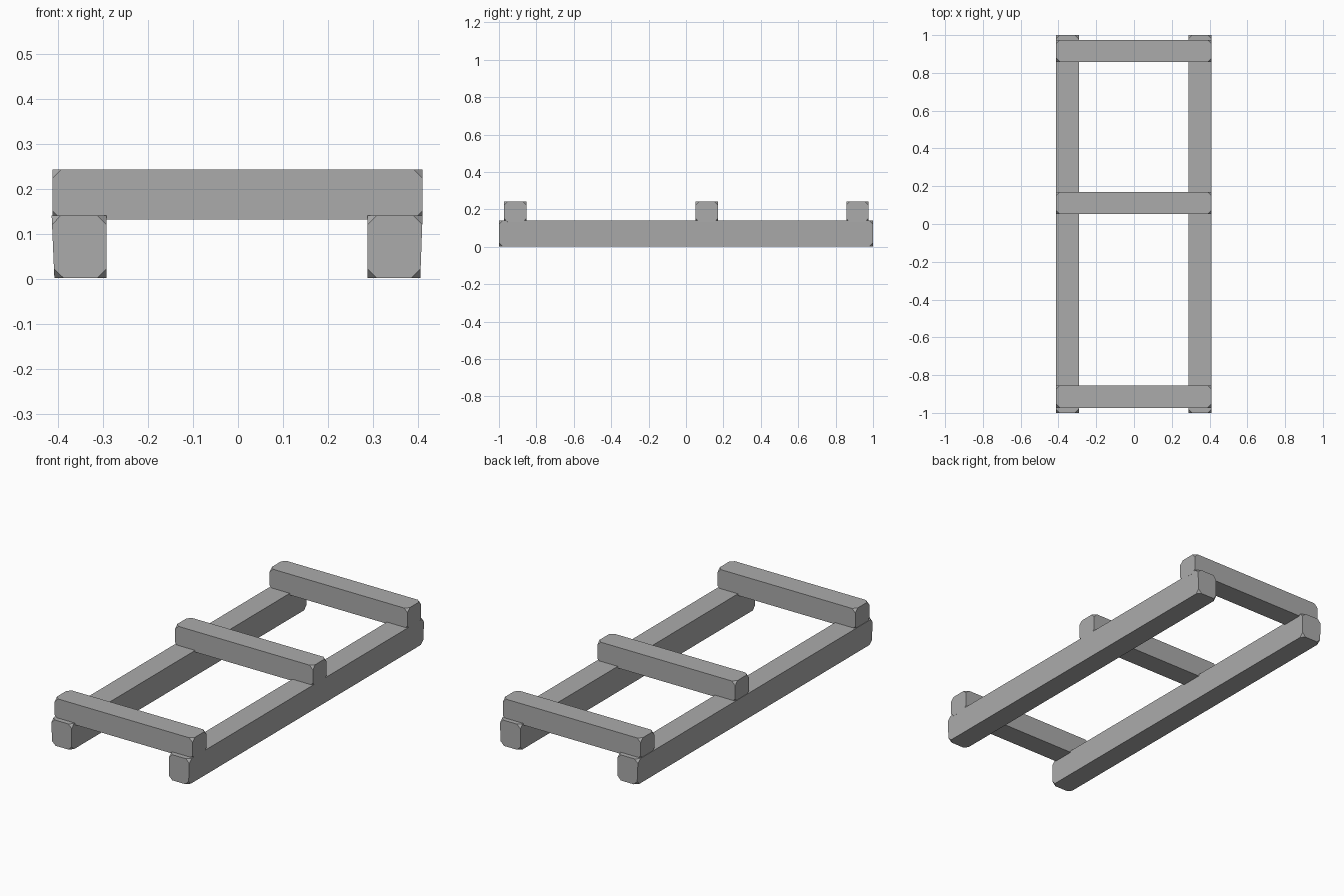
import bpy, bmesh

if "Cube" in bpy.data.objects:
    bpy.data.objects.remove(bpy.data.objects["Cube"])

grey = bpy.data.materials.new("plain_grey")
grey.diffuse_color = (0.41, 0.41, 0.41, 1)
grey.use_nodes = True
grey.node_tree.nodes["Principled BSDF"].inputs["Base Color"].default_value = grey.diffuse_color


def beam(name, lo, hi, clip=0.02, lean=0.0):
    """Square timber with clipped corners; lean shifts the lower outer edge in x."""
    bm = bmesh.new()
    bmesh.ops.create_cube(bm, size=1)
    for v in bm.verts:
        low = v.co.z < 0
        v.co = [lo[i] if v.co[i] < 0 else hi[i] for i in range(3)]
        if low and abs(v.co.x) > 0.35:
            v.co.x += lean
    bmesh.ops.bevel(bm, geom=bm.verts[:], offset=clip, offset_type='OFFSET',
                    segments=1, profile=0.5, affect='VERTICES')
    bmesh.ops.recalc_face_normals(bm, faces=bm.faces[:])
    mesh = bpy.data.meshes.new(name)
    bm.to_mesh(mesh)
    bm.free()
    mesh.materials.append(grey)
    ob = bpy.data.objects.new(name, mesh)
    bpy.context.collection.objects.link(ob)
    return ob


# Two long rails resting on the ground
beam("left_rail", (-0.414, -1.0, 0.002), (-0.292, 1.0, 0.14), lean=0.006)
beam("right_rail", (0.288, -1.0, 0.002), (0.41, 1.0, 0.14), lean=-0.005)

# Three cross bars, sunk slightly into the rails
for name, y0, y1 in (("front_bar", -0.973, -0.854),
                     ("middle_bar", 0.052, 0.17),
                     ("back_bar", 0.858, 0.975)):
    beam(name, (-0.412, y0, 0.131), (0.41, y1, 0.243))
